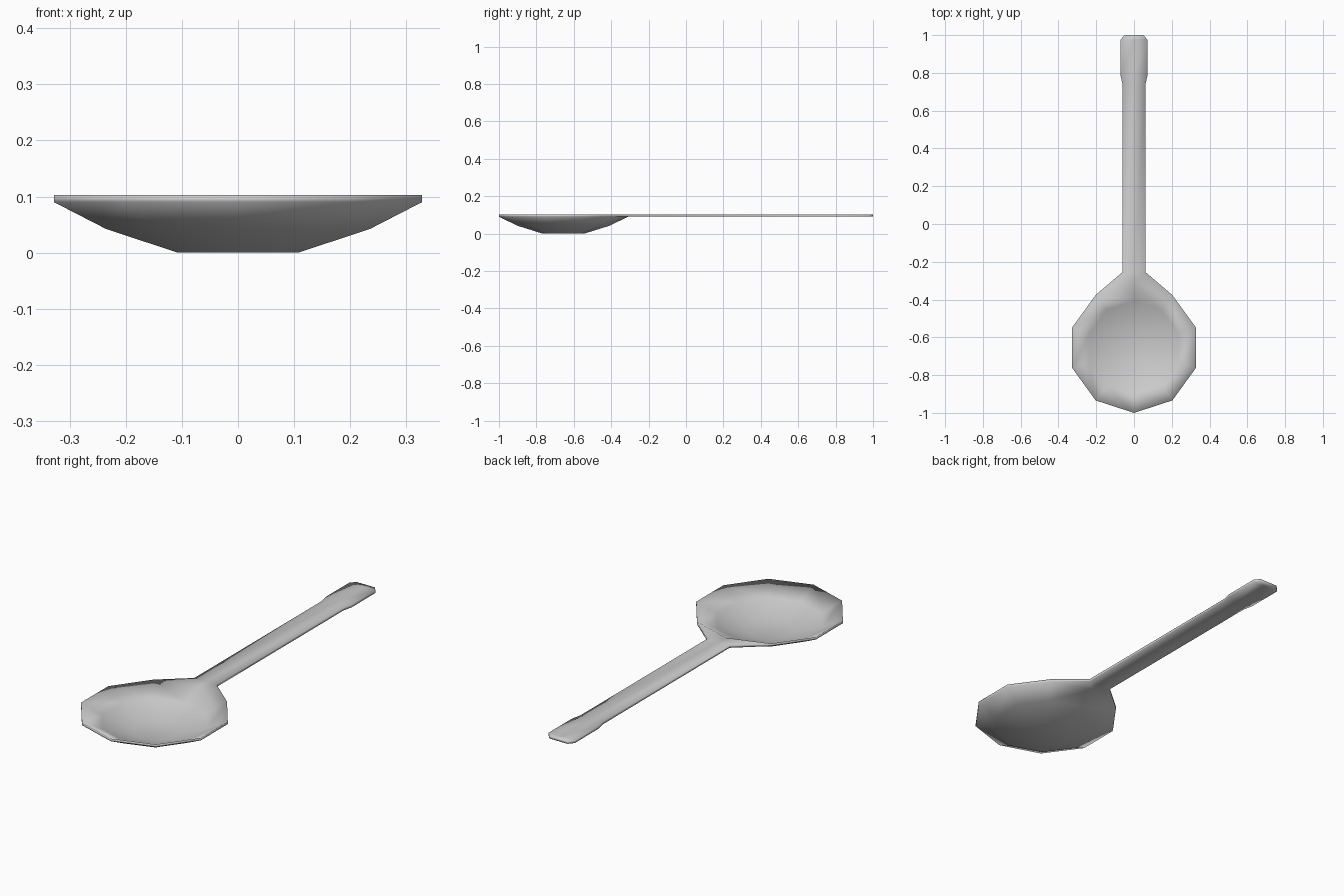
import bpy, bmesh
from math import sin, cos, pi

cube = bpy.data.objects.get("Cube")
if cube:
    bpy.data.objects.remove(cube, do_unlink=True)

SIDES = 10
CENTRE_Y = -0.655
RIM_Z = 0.09
THICKNESS = 0.0125

steel = bpy.data.materials.new("grey steel")
steel.use_nodes = True
colour = (0.6, 0.6, 0.6, 1)
steel.diffuse_color = colour
steel.node_tree.nodes["Principled BSDF"].inputs["Base Color"].default_value = colour

bm = bmesh.new()


def bowl_ring(radius, z):
    """Ring of vertices; the first one points along the handle."""
    angles = [2 * pi * i / SIDES for i in range(SIDES)]
    return [bm.verts.new((-radius * sin(a), CENTRE_Y + radius * cos(a), z)) for a in angles]


# Bowl: flat floor and two sloping bands
rings = [bowl_ring(r, z) for r, z in ((0.113, 0), (0.247, 0.042), (0.345, RIM_Z))]
bm.faces.new(rings[0])
for low, high in zip(rings, rings[1:]):
    for i in range(SIDES):
        j = (i + 1) % SIDES
        bm.faces.new((low[i], low[j], high[j], high[i]))

# Handle: cross rows from the bowl's neck to the widened, clipped tip
rim = rings[-1]
previous = (rim[1], rim[0], rim[-1])
for half_width, y in ((0.061, -0.255), (0.061, 0.74), (0.072, 0.79), (0.072, 0.975), (0.05, 1.0)):
    row = [bm.verts.new((x, y, RIM_Z)) for x in (-half_width, 0, half_width)]
    for k in range(2):
        bm.faces.new((previous[k], previous[k + 1], row[k + 1], row[k]))
    previous = row

# Thicken the sheet straight upwards
sheet = bm.faces[:]
result = bmesh.ops.extrude_face_region(bm, geom=sheet, use_keep_orig=True)
top = [v for v in result["geom"] if isinstance(v, bmesh.types.BMVert)]
bmesh.ops.translate(bm, verts=top, vec=(0, 0, THICKNESS))
bmesh.ops.recalc_face_normals(bm, faces=bm.faces[:])
for face in bm.faces:
    face.smooth = True

mesh = bpy.data.meshes.new("spoon")
bm.to_mesh(mesh)
bm.free()
mesh.materials.append(steel)
spoon = bpy.data.objects.new("spoon", mesh)
bpy.context.collection.objects.link(spoon)
